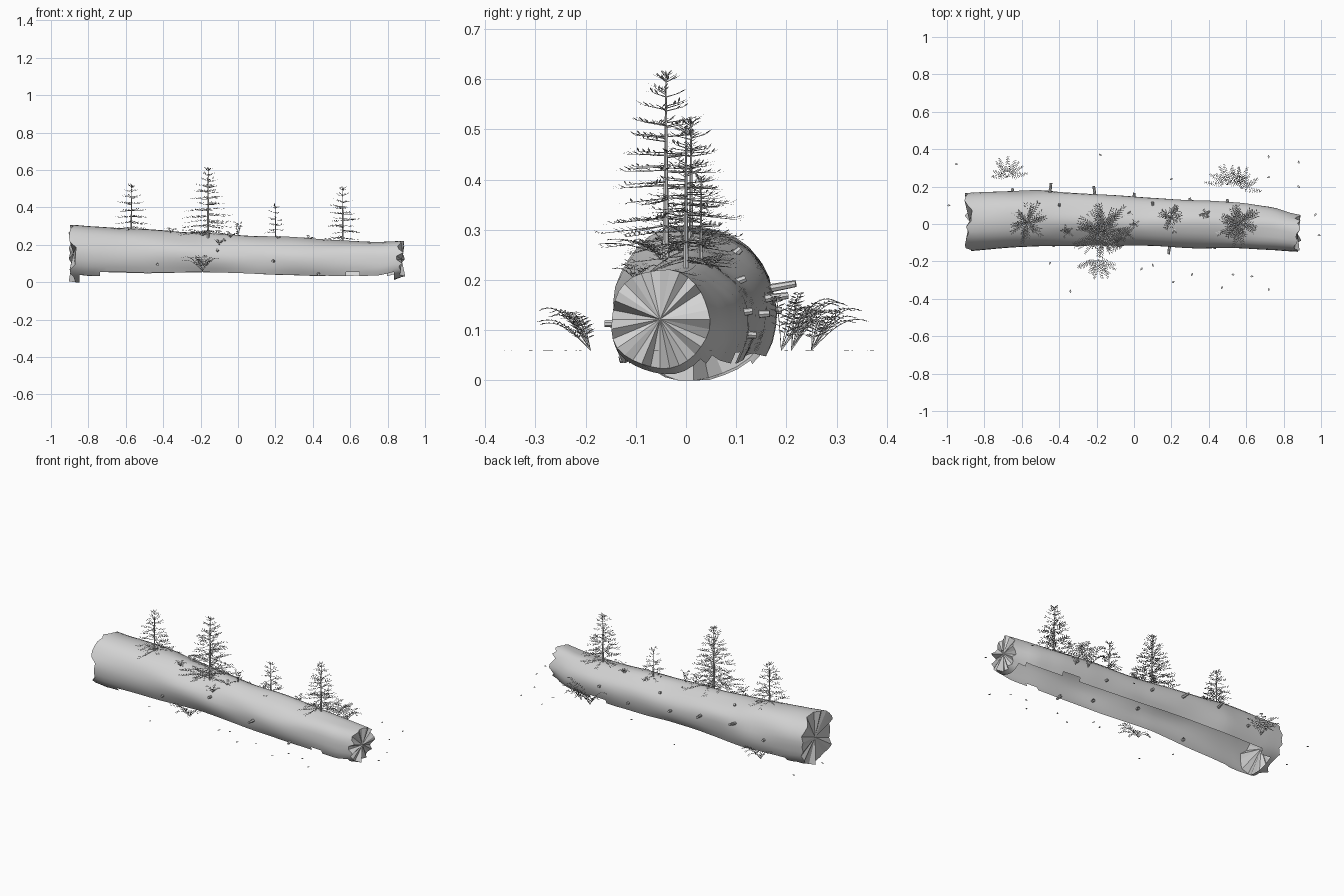
import bpy, bmesh, math, random
from mathutils import Vector, noise

if "Cube" in bpy.data.objects:
    bpy.data.objects.remove(bpy.data.objects["Cube"])

random.seed(4)
UP = Vector((0, 0, 1))
grey = bpy.data.materials.new("weathered_grey")
grey.diffuse_color = (0.65, 0.65, 0.65, 1)
grey.use_nodes = True
grey.node_tree.nodes["Principled BSDF"].inputs["Base Color"].default_value = grey.diffuse_color


def finish(bm, name, smooth=None):
    mesh = bpy.data.meshes.new(name)
    bm.to_mesh(mesh)
    bm.free()
    mesh.materials.append(grey)
    ob = bpy.data.objects.new(name, mesh)
    bpy.context.collection.objects.link(ob)
    if smooth:
        bpy.ops.object.select_all(action='DESELECT')
        ob.select_set(True)
        bpy.context.view_layer.objects.active = ob
        bpy.ops.object.shade_smooth_by_angle(angle=math.radians(smooth))
    return ob


def tube(bm, p, q, r0, r1, n=3):
    d = (q - p).normalized()
    u = d.orthogonal().normalized()
    v = d.cross(u)
    rings = []
    for c, r in ((p, r0), (q, r1)):
        rings.append([bm.verts.new(c + r * (u * math.cos(k * math.tau / n) + v * math.sin(k * math.tau / n)))
                      for k in range(n)])
    for k in range(n):
        j = (k + 1) % n
        bm.faces.new((rings[0][k], rings[0][j], rings[1][j], rings[1][k]))
    bm.faces.new(rings[1])


def leaf(bm, p, d, side, length, width):
    mid = p + d * length * 0.5
    bm.faces.new([bm.verts.new(c) for c in
                  (p, mid + side * width / 2, p + d * length, mid - side * width / 2)])


# --- Log: lofted rings through stations of (x, y_min, y_max, top) ---
STATIONS = [(-.885, -.142, .172, .312), (-.8, -.137, .177, .302), (-.5, -.12, .182, .285),
            (-.2, -.11, .16, .262), (.05, -.118, .138, .247), (.4, -.13, .125, .232),
            (.6, -.136, .11, .224), (.75, -.142, .088, .217), (.87, -.15, .047, .22)]
SEGS, RINGS = 32, 48


def section(x):
    for a, b in zip(STATIONS, STATIONS[1:]):
        if x <= b[0] or b is STATIONS[-1]:
            t = min(1, max(0, (x - a[0]) / (b[0] - a[0])))
            lo, hi, top = (a[i] + (b[i] - a[i]) * t for i in (1, 2, 3))
            r = (hi - lo) / 2
            return (lo + hi) / 2, top - r, r


def bark(x, a):
    yc, zc, r = section(x)
    wob = noise.noise(Vector((x * 3.5, math.cos(a) * 1.6, math.sin(a) * 1.6)))
    r *= 1 + .06 * wob + .018 * math.sin(5 * a + 2 * x)
    return Vector((x, yc + r * math.cos(a), max(0, zc + r * math.sin(a))))


bm = bmesh.new()
x0, x1 = STATIONS[0][0], STATIONS[-1][0]
rings = []
for i in range(RINGS + 1):
    end = i in (0, RINGS)
    x = x0 + (x1 - x0) * i / RINGS
    ring = []
    for k in range(SEGS):
        p = bark(x, k * math.tau / SEGS)
        if end:
            p.x += random.uniform(-.024, .024)
        ring.append(bm.verts.new(p))
    rings.append(ring)
for i in range(RINGS):
    for k in range(SEGS):
        j = (k + 1) % SEGS
        vs = (rings[i][k], rings[i + 1][k], rings[i + 1][j], rings[i][j])
        # the underside is left open where it sinks in the ground
        low = sum(v.co.z for v in vs) / 4 < .045
        if not low or i in (0, RINGS - 1):
            bm.faces.new(vs[::-1])
ends = [[v.co.copy() for v in rings[0]], [v.co.copy() for v in rings[-1]]]
loose = [v for v in bm.verts if not v.link_faces]
bmesh.ops.delete(bm, geom=loose, context='VERTS')
bmesh.ops.recalc_face_normals(bm, faces=bm.faces)
# open shell can recalculate inside out, so check a face on top
top = max(bm.faces, key=lambda f: f.calc_center_median().z)
if top.normal.z < 0:
    bmesh.ops.reverse_faces(bm, faces=bm.faces)
finish(bm, "log_bark", 40)

# --- Broken ends: jagged fans ---
for pts, name, cx, flip in ((ends[0], "log_end_left", x0 + .005, True),
                            (ends[1], "log_end_right", x1 + .005, False)):
    bm = bmesh.new()
    mid = sum(pts, Vector()) / SEGS
    mid.x = cx
    c = bm.verts.new(mid)
    vs = [bm.verts.new(p) for p in pts]
    for k in range(SEGS):
        tri = (c, vs[k], vs[(k + 1) % SEGS])
        bm.faces.new(tri[::-1] if flip else tri)
    finish(bm, name)

# --- Broken branch stubs: x, angle around the log, length ---
bm = bmesh.new()
for x, deg, ln in ((-.45, 20, .05), (-.21, 15, .045), (.19, 180, .04), (-.11, 160, .02), (.43, 208, .02),
                   (-.43, 195, .012), (.1, 40, .015), (-.4, 60, .012), (.5, 15, .015), (-.65, 0, .015),
                   (.3, -8, .015), (0, 5, .02)):
    a = math.radians(deg)
    out = Vector((random.uniform(-.15, .15), math.cos(a), math.sin(a) * .5)).normalized()
    p = bark(x, a)
    tube(bm, p - out * .015, p + out * ln, .009, .007, 7)
finish(bm, "branch_stubs", 40)


# --- Conifer saplings growing on the log ---
def sapling(name, x, y, base, tip, reach, tiers, per_tier):
    bm = bmesh.new()
    h = tip - base
    tube(bm, Vector((x, y, base - .02)), Vector((x, y, tip - .01)), .006 * h / .35 + .001, .001, 6)
    turn = 0
    for i in range(tiers):
        t = i / (tiers - 1)
        z = base + h * (.06 + .88 * t)
        count = per_tier if t < .75 else per_tier - 2
        for _ in range(count):
            turn += 2.39996 if random.random() < .3 else math.tau / count
            ln = reach * (1 - t) ** .85 * random.uniform(.75, 1.08) + .012
            d = Vector((math.cos(turn), math.sin(turn), -.12 + .5 * t * t)).normalized()
            side = d.cross(UP).normalized()
            p = Vector((x, y, z + random.uniform(-.008, .008)))
            tube(bm, p, p + d * ln, .0014, .0006)
            pairs = max(2, round(ln / .017))
            for k in range(pairs):
                q = p + d * ln * (.2 + .8 * (k + 1) / pairs)
                for s in (-1, 1):
                    nd = (d * .8 + side * s * .6 + UP * random.uniform(-.1, .5)).normalized()
                    leaf(bm, q, nd, nd.cross(UP).normalized(), .021, .0045)
        turn += .7
    for k in range(6):
        nd = Vector((math.cos(k * 1.05), math.sin(k * 1.05), 1.3)).normalized()
        leaf(bm, Vector((x, y, tip - .018)), nd, nd.cross(UP).normalized(), .02, .004)
    finish(bm, name)


sapling("sapling_tall", -.16, -.04, .25, .62, .145, 12, 7)
sapling("sapling_left", -.57, .01, .28, .525, .095, 8, 6)
sapling("sapling_right", .56, .0, .225, .51, .1, 9, 7)
sapling("sapling_small", .2, .03, .235, .41, .055, 6, 5)


# --- Ferns: arching fronds with paired leaflets ---
def fern(name, x, y, z, reach, rise, a0, a1, fronds, pinna=.022):
    bm = bmesh.new()
    for f in range(fronds):
        a = math.radians(a0 + (a1 - a0) * (f + .5) / fronds + random.uniform(-8, 8))
        d = Vector((math.cos(a), math.sin(a), 0))
        side = d.cross(UP)
        ln, hi = reach * random.uniform(.7, 1.05), rise * random.uniform(.6, 1.05)
        steps = max(5, round(ln / .009))
        pts = [Vector((x, y, z)) + d * ln * t + UP * hi * math.sin(t * 1.9)
               for t in (k / steps for k in range(steps + 1))]
        for k in range(steps):
            tube(bm, pts[k], pts[k + 1], .0009, .0008)
            t = (k + 1) / steps
            if t < .2:
                continue
            fwd = (pts[k + 1] - pts[k]).normalized()
            w = pinna * (1.15 - t) * min(1, t * 3) + .004
            for s in (-1, 1):
                nd = (side * s + fwd * .35 + UP * .1).normalized()
                leaf(bm, pts[k + 1], nd, fwd, w, .004)
    finish(bm, name)


fern("fern_front", -.19, -.19, .06, .115, .09, 185, 355, 10)
fern("fern_back_left", -.68, .25, .06, .11, .085, 0, 180, 9)
fern("fern_back_right", .5, .21, .06, .12, .11, 0, 180, 10)
fern("fern_back_far_right", .57, .19, .06, .12, .11, -10, 130, 8)
fern("fern_on_log", -.19, -.05, .25, .14, .03, 0, 360, 10, .02)
for i, (x, y, z, r) in enumerate(((-.36, -.04, .265, .04), (0, 0, .245, .03), (-.04, -.05, .24, .05),
                                  (.38, .05, .22, .03), (-.1, -.1, .2, .05))):
    fern("sprout_%d" % i, x, y, z, r, .08 if i == 1 else .03, 0, 360, 5, .012)

# --- Fallen leaves on the ground ---
LITTER = [(-.99, .1), (-.95, .32), (-.18, .37), (.72, .36), (.88, .33), (.72, .25), (.88, .2), (.97, .05),
          (.53, -.27), (.63, -.28), (.72, -.35), (.47, -.34), (.31, -.27), (.21, -.31), (-.34, -.36),
          (-.45, -.21), (.1, -.22), (.04, -.24), (.2, .24), (.99, -.06)]
bm = bmesh.new()
for x, y in LITTER:
    a = 0 if abs(x) > .98 else random.uniform(0, math.pi)
    d = Vector((math.cos(a), math.sin(a), random.uniform(-.1, .1)))
    leaf(bm, Vector((x, y, .06)) - d * .01, d, d.cross(UP), .02, .011)
finish(bm, "fallen_leaves")
